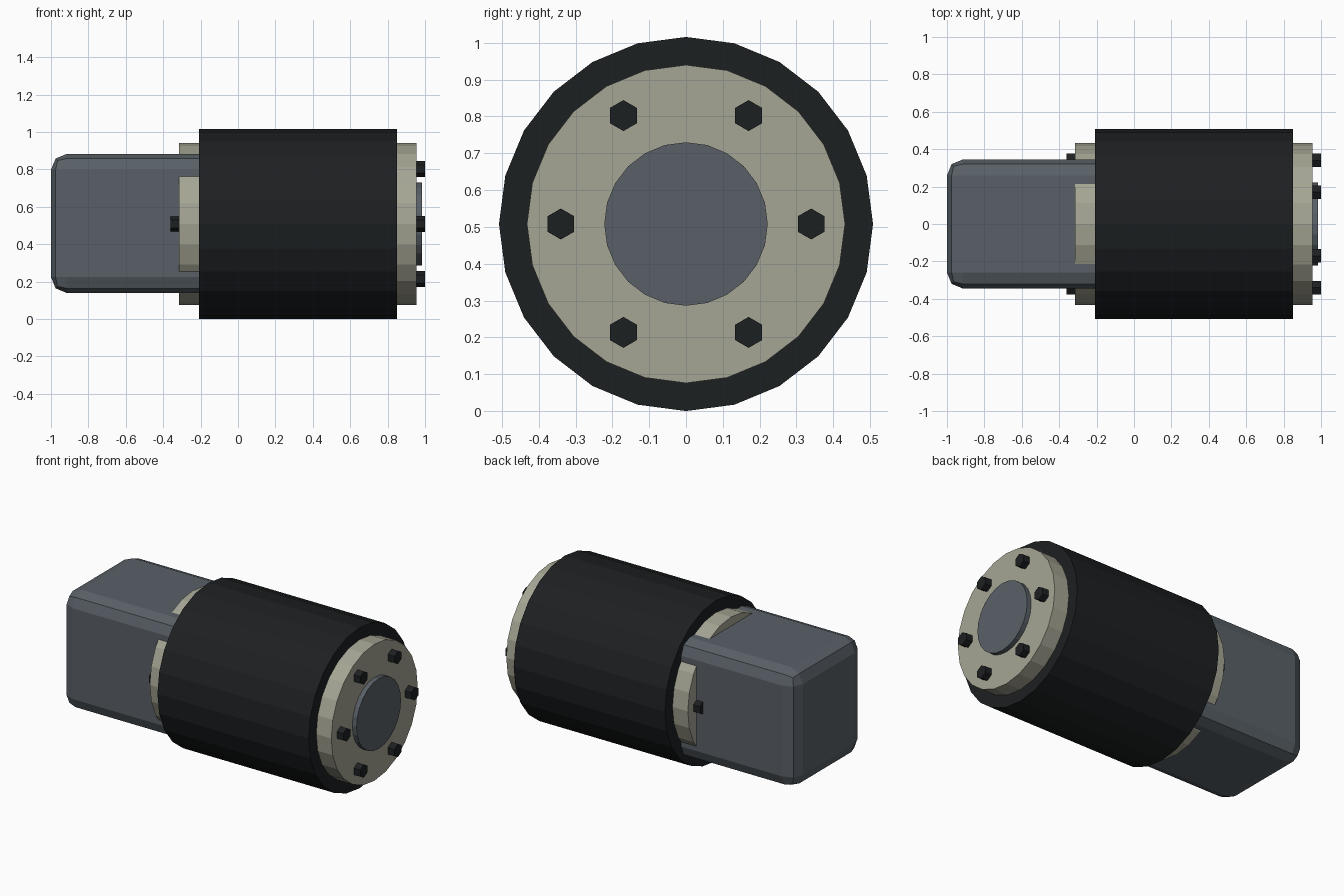
import bpy, bmesh
from math import sin, cos, pi

if "Cube" in bpy.data.objects:
    bpy.data.objects.remove(bpy.data.objects["Cube"])

ZC = 0.508  # height of the shared axis


def material(name, rgb):
    m = bpy.data.materials.new(name)
    m.diffuse_color = (*rgb, 1)
    m.use_nodes = True
    m.node_tree.nodes["Principled BSDF"].inputs["Base Color"].default_value = m.diffuse_color
    return m


steel = material("blue_grey", (0.10, 0.118, 0.135))
cream = material("pale_metal", (0.38, 0.38, 0.30))
black = material("black", (0.012, 0.014, 0.015))


def finish(name, bm, mat):
    bmesh.ops.recalc_face_normals(bm, faces=bm.faces)
    mesh = bpy.data.meshes.new(name)
    bm.to_mesh(mesh)
    bm.free()
    mesh.materials.append(mat)
    ob = bpy.data.objects.new(name, mesh)
    bpy.context.collection.objects.link(ob)
    return ob


def prism(name, x0, x1, r, sides, mat, y=0, z=ZC):
    """Closed prism along x with one corner pointing straight up."""
    bm = bmesh.new()
    angles = [2 * pi * i / sides for i in range(sides)]
    a, b = [[bm.verts.new((x, y + r * sin(t), z + r * cos(t))) for t in angles]
            for x in (x0, x1)]
    bm.faces.new(a)
    bm.faces.new(b)
    for i in range(sides):
        j = (i + 1) % sides
        bm.faces.new((a[i], a[j], b[j], b[i]))
    return finish(name, bm, mat)


# Outer drum, hub flanges and shaft cap
prism("drum", -0.208, 0.85, 0.508, 24, black)
prism("hub", -0.315, 0.955, 0.432, 24, cream)
prism("shaft_cap", 0.94, 0.985, 0.222, 24, steel)

# Bolt circles on both hub ends
for end, x0, x1 in (("front", 0.945, 1.0), ("rear", -0.36, -0.305)):
    for i in range(6):
        t = i * pi / 3
        prism(f"{end}_bolt_{i + 1}", x0, x1, 0.042, 6, black,
              0.34 * cos(t), ZC + 0.34 * sin(t))

# Handle block with rounded edges
bm = bmesh.new()
bmesh.ops.create_cube(bm, size=1)
for v in bm.verts:
    v.co = (-1.0 if v.co.x < 0 else -0.05, v.co.y * 0.69, ZC + 0.003 + v.co.z * 0.744)
bmesh.ops.bevel(bm, geom=bm.edges[:], offset=0.085, segments=2, profile=0.5,
                affect='EDGES')
finish("handle_block", bm, steel)
